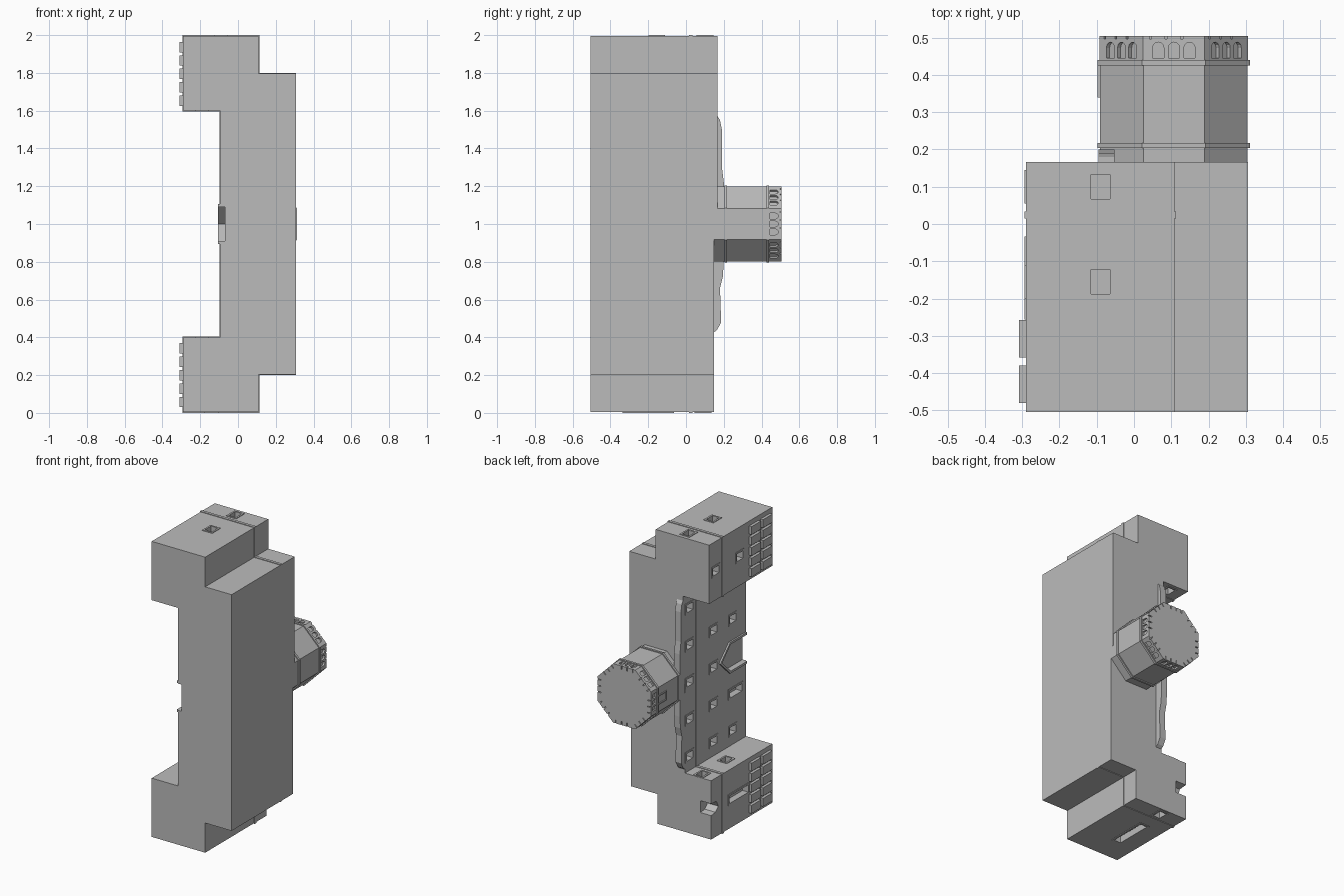
import bpy, bmesh, math
from mathutils import Matrix, Vector

cube = bpy.data.objects.get("Cube")
if cube:
    bpy.data.objects.remove(cube)

stone = bpy.data.materials.new("light grey stone")
stone.use_nodes = True
COLOUR = (0.5, 0.5, 0.5, 1)
stone.diffuse_color = COLOUR
stone.node_tree.nodes["Principled BSDF"].inputs["Base Color"].default_value = COLOUR


def finish(name, bm):
    bmesh.ops.recalc_face_normals(bm, faces=bm.faces)
    mesh = bpy.data.meshes.new(name)
    bm.to_mesh(mesh)
    bm.free()
    mesh.materials.append(stone)
    ob = bpy.data.objects.new(name, mesh)
    bpy.context.collection.objects.link(ob)
    return ob


def add_box(bm, lo, hi):
    lo, hi = Vector(lo), Vector(hi)
    m = Matrix.Translation((lo + hi) / 2) @ Matrix.Diagonal((*(hi - lo), 1))
    bmesh.ops.create_cube(bm, size=1, matrix=m)


def add_prism(bm, pts, a, b, place):
    """Extrude a 2D outline from a to b; place(u, v, w) gives the 3D point."""
    ends = [[bm.verts.new(place(u, v, w)) for u, v in pts] for w in (a, b)]
    bm.faces.new(ends[0])
    bm.faces.new(ends[1])
    for i in range(len(pts)):
        j = (i + 1) % len(pts)
        bm.faces.new((ends[0][i], ends[0][j], ends[1][j], ends[1][i]))


def along_y(u, v, w):
    return (u, w, v)


def along_x(u, v, w):
    return (w, v, u)


def cut(ob, cutter):
    mod = ob.modifiers.new("cut", 'BOOLEAN')
    mod.operation, mod.solver, mod.object = 'DIFFERENCE', 'EXACT', cutter
    bpy.context.view_layer.objects.active = ob
    bpy.ops.object.modifier_apply(modifier=mod.name)


# Stepped building outline, mirrored about mid height
def outline(o=0.0):
    half = [(.306, .796 + o), (.109 + o, .796 + o), (.109 + o, .996 + o),
            (-.29 - o, .996 + o), (-.29 - o, .6 - o), (-.095 - o, .6 - o)]
    return [(x, 1 + h) for x, h in half] + [(x, 1 - h) for x, h in reversed(half)]


bm = bmesh.new()
add_prism(bm, outline(), -.505, .147, along_y)
body = finish("building_body", bm)

bm = bmesh.new()
upper = [(x, z) for x, z in outline() if z > 1]
add_prism(bm, upper + [(-.095, 1), (.306, 1)], .147, .167, along_y)
finish("roof_slab", bm)

bm = bmesh.new()
add_prism(bm, outline(.004), .015, .034, along_y)
finish("string_course", bm)

# Windows: a thin frame plate plus a recess
frames, holes = bmesh.new(), bmesh.new()


def window(axis, side, level, across, y, w=.05, h=.065):
    def slab(bm, depth, proud, grow):
        ext = sorted((level - side * depth, level + side * proud))
        t = (across - w / 2 - grow, across + w / 2 + grow)
        ys = (y - h / 2 - grow, y + h / 2 + grow)
        if axis == 'x':
            add_box(bm, (ext[0], ys[0], t[0]), (ext[1], ys[1], t[1]))
        else:
            add_box(bm, (t[0], ys[0], ext[0]), (t[1], ys[1], ext[1]))
    slab(frames, .002, .004, .012)
    slab(holes, .04, .03, 0)


ROWS = (.1, -.155)
for y in ROWS:
    window('z', 1, 1.996, -.09, y)
    window('z', 1, .4, -.19, y)
    window('z', -1, 1.6, -.19, y)
    window('x', -1, -.29, 1.8, y)
    for k in range(5):
        window('x', -1, -.095, .5 + k * .25, y)
for z in (.5, 1.25, 1.5):
    window('x', -1, -.095, z, -.36)
window('x', -1, -.095, .75, -.39, h=.13)
window('x', -1, -.29, .2, -.145, h=.2)
window('z', -1, .004, -.13, .09)
window('z', -1, .004, -.14, -.2, h=.25)


# Pointed gate, open at the foot
def gate(half, foot, shoulder, tip):
    return [(1 - half, foot), (1 + half, foot), (1 + half, shoulder),
            (1, tip), (1 - half, shoulder)]


add_prism(frames, gate(.105, -.5, -.32, -.215), -.106, -.093, along_x)
add_prism(holes, gate(.09, -.6, -.325, -.235), -.13, -.068, along_x)

# Broken breach at the roof edge of the lower wing
add_prism(holes, [(.16, .2), (.17, .1), (.2, .07), (.24, .09), (.25, .2)],
          -.32, -.21, along_x)

trim = finish("window_frames", frames)
cutter = finish("opening_cutter", holes)
cutter.hide_render = True
for ob in (body, trim):
    cut(ob, cutter)
bpy.data.objects.remove(cutter)

# Ragged parapet along the roof edge
bm = bmesh.new()
add_prism(bm, [(1.58, .16), (1.55, .18), (1.5, .19), (1.3, .19), (1.22, .2),
               (.8, .2), (.72, .195), (.66, .18), (.48, .186), (.44, .165),
               (.42, .14)], -.095, -.052, along_x)
finish("parapet", bm)

# Plain raised blocks on the wing walls
bm = bmesh.new()
for z0 in (.03, 1.625):
    for y in (-.43, -.308):
        for k in range(5):
            z = z0 + k * .071
            add_box(bm, (-.309, y - .05, z), (-.285, y + .05, z + .055))
finish("wall_blocks", bm)

# Octagonal tower pointing backwards
CX, CZ = .107, 1.0


def octagon(flat):
    r = flat / math.cos(math.pi / 8)
    return [(CX + r * math.cos(a), CZ + r * math.sin(a))
            for a in (math.pi / 8 + i * math.pi / 4 for i in range(8))]


for name, flat, a, b in (("tower_shaft", .198, .13, .43),
                         ("tower_lower_band", .205, .204, .218),
                         ("tower_upper_band", .205, .425, .44)):
    bm = bmesh.new()
    add_prism(bm, octagon(flat), a, b, along_y)
    finish(name, bm)

bm = bmesh.new()
add_prism(bm, octagon(.199), .43, .505, along_y)
crown = finish("tower_crown", bm)

# Blind arches, rim notches and one window cut around the crown
bm = bmesh.new()
arch = [(-.015, .445), (.015, .445)] + [
    (.015 * math.cos(i * math.pi / 6), .473 + .015 * math.sin(i * math.pi / 6))
    for i in range(7)]
for side in range(8):
    turn = Matrix.Rotation(side * math.pi / 4, 3, 'Y')

    def on_side(u, v, w, turn=turn):
        return turn @ Vector((w, v, u)) + Vector((CX, 0, CZ))
    for k in (-1, 0, 1):
        shifted = [(u + k * .042, v) for u, v in arch]
        add_prism(bm, shifted, .187, .22, on_side)
        u = k * .042 + .021
        add_prism(bm, [(u - .003, .497), (u + .003, .497),
                       (u + .003, .52), (u - .003, .52)], .175, .22, on_side)
cutter = finish("crown_cutter", bm)
cutter.hide_render = True
cut(crown, cutter)
bpy.data.objects.remove(cutter)

# Small framed opening on the tower side
bm = bmesh.new()
x0 = CX - .198
for z in (.968, 1.024):
    add_box(bm, (x0 - .007, .34, z), (x0 + .01, .425, z + .008))
add_box(bm, (x0 - .007, .34, .968), (x0 + .01, .348, 1.032))
finish("tower_window_frame", bm)
